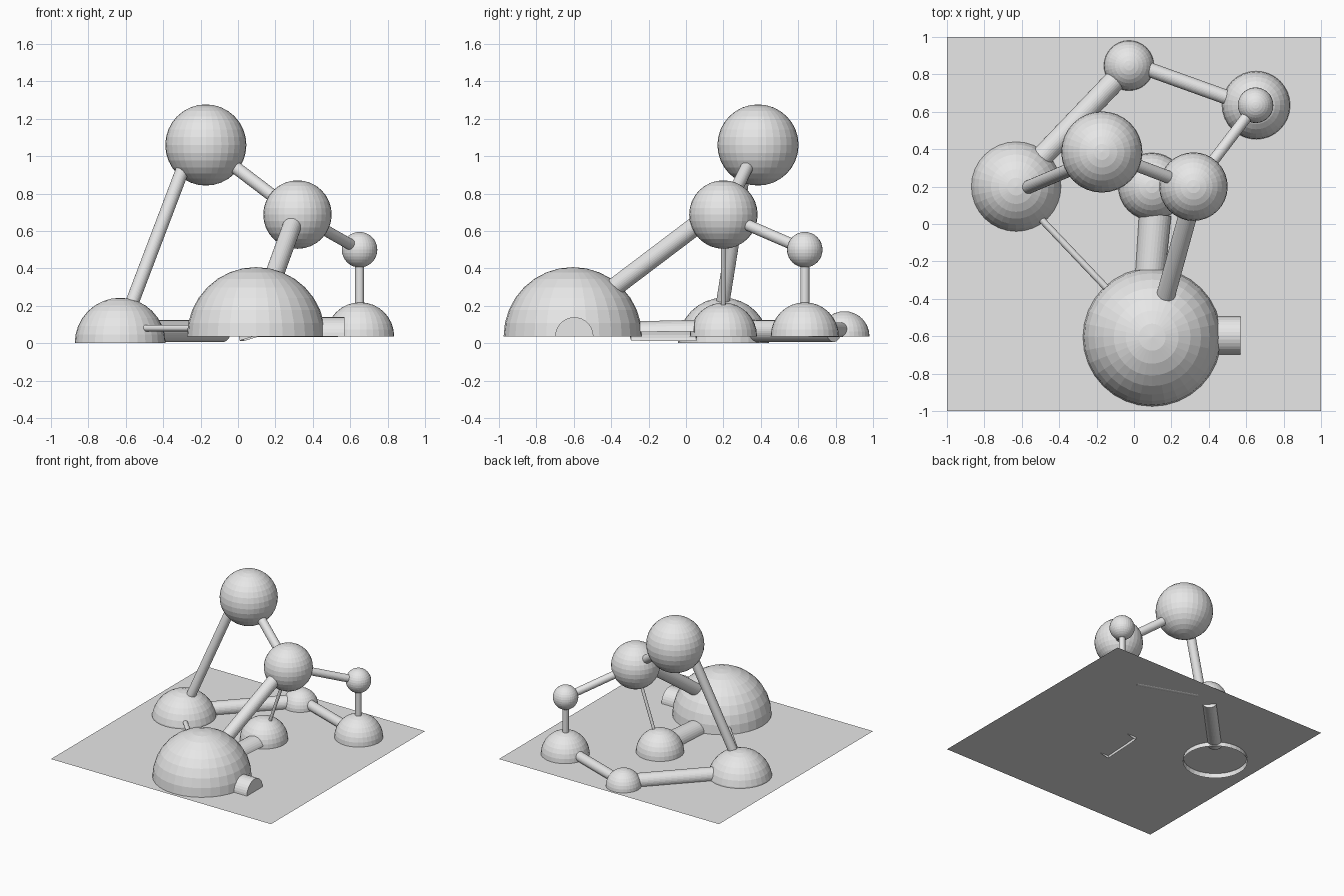
import bpy, bmesh
from math import radians
from mathutils import Vector, Matrix

cube = bpy.data.objects.get("Cube")
if cube:
    bpy.data.objects.remove(cube, do_unlink=True)

GROUND = 0.037

grey = bpy.data.materials.new("light_grey")
grey.use_nodes = True
grey.diffuse_color = (0.8, 0.8, 0.8, 1)
grey.node_tree.nodes["Principled BSDF"].inputs["Base Color"].default_value = (0.8, 0.8, 0.8, 1)


def finish(name, bm):
    mesh = bpy.data.meshes.new(name)
    bm.to_mesh(mesh)
    bm.free()
    mesh.materials.append(grey)
    obj = bpy.data.objects.new(name, mesh)
    bpy.context.collection.objects.link(obj)
    return obj


def cut_below(bm, normal):
    """Keep only the half on the positive side of a plane through the origin."""
    bmesh.ops.bisect_plane(bm, geom=bm.verts[:] + bm.edges[:] + bm.faces[:], dist=1e-5,
                           plane_co=(0, 0, 0), plane_no=normal, clear_inner=True)


def ball(name, centre, radius, half=False):
    bm = bmesh.new()
    bmesh.ops.create_uvsphere(bm, u_segments=32, v_segments=16, radius=radius)
    if half:
        cut_below(bm, (0, 0, 1))
    bmesh.ops.translate(bm, verts=bm.verts, vec=centre)
    return finish(name, bm)


def rod(name, start, end, r1, r2=None, half=False, roll=0):
    """Cylinder between two points; half keeps its upper side, open below."""
    a, b = Vector(start), Vector(end)
    z = (b - a).normalized()
    bm = bmesh.new()
    bmesh.ops.create_cone(bm, cap_ends=True, segments=32, radius1=r1,
                          radius2=r2 or r1, depth=(b - a).length)
    if half:
        cut_below(bm, (0, 1, 0))
    up = Vector((0, 0, 1)) if abs(z.z) < 0.99 else Vector((0, 1, 0))
    x = up.cross(z).normalized()
    frame = Matrix((x, z.cross(x), z)).transposed().to_4x4()
    bm.transform(Matrix.Translation((a + b) / 2) @ frame @ Matrix.Rotation(roll, 4, 'Z'))
    return finish(name, bm)


# Flat ground sheet
bm = bmesh.new()
bmesh.ops.create_grid(bm, x_segments=1, y_segments=1, size=1)
bmesh.ops.translate(bm, verts=bm.verts, vec=(0, 0, GROUND))
finish("ground_sheet", bm)

# Domes resting on the sheet, the left-hand one sunk through it
for name, centre, radius in (
        ("large_front_dome", (0.097, -0.605, GROUND), 0.37),
        ("sunken_dome", (-0.63, 0.2, 0), 0.243),
        ("centre_dome", (0.096, 0.2, GROUND), 0.18),
        ("back_dome", (-0.027, 0.847, GROUND), 0.134),
        ("side_dome", (0.653, 0.635, GROUND), 0.182)):
    ball(name, centre, radius, half=True)

# Raised balls
top, middle, small = (-0.172, 0.385, 1.06), (0.318, 0.2, 0.688), (0.65, 0.635, 0.5)
ball("top_ball", top, 0.217)
ball("middle_ball", middle, 0.183)
ball("small_ball", small, 0.095)

# Rods linking the balls and domes
rod("tall_rod", (-0.63, 0.17, 0.05), (-0.25, 0.33, 1.05), 0.036)
rod("top_to_middle_rod", top, middle, 0.034)
rod("middle_to_front_rod", (0.33, 0.2, 0.74), (0.11, -0.6, 0.135), 0.05)
rod("middle_to_small_rod", middle, small, 0.03)
rod("small_ball_post", (0.65, 0.635, 0.05), small, 0.024)
rod("thin_centre_rod", (0.1, 0.2, 0.05), middle, 0.012)

# Low rods lying along the sheet
rod("sunken_to_back_rod", (-0.52, 0.33, 0.065), (-0.08, 0.79, 0.065), 0.058)
rod("back_to_side_rod", (0.07, 0.83, 0.072), (0.53, 0.665, 0.072), 0.039)
rod("thin_low_rod", (-0.51, 0.04, 0.08), (-0.13, -0.36, 0.08), 0.018)

# Half-round tunnels at the front dome
rod("side_tunnel", (0.4, -0.597, GROUND), (0.57, -0.597, GROUND), 0.102, half=True)
rod("centre_tunnel", (0.085, -0.3, GROUND), (0.115, 0.05, GROUND), 0.08, 0.088,
    half=True, roll=radians(-17))
